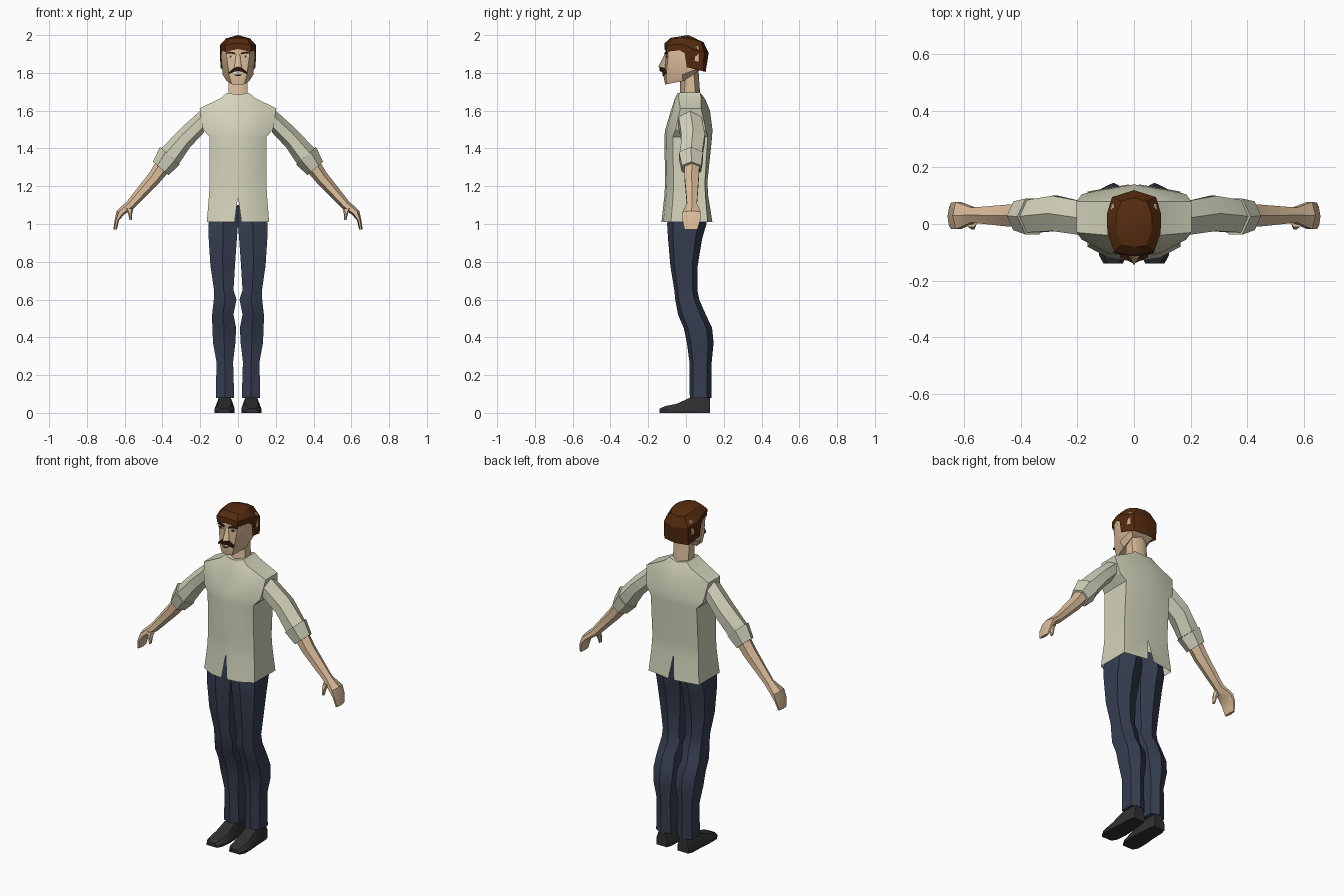
import bpy, bmesh, math


def material(name, rgb):
    m = bpy.data.materials.new(name)
    m.diffuse_color = (*rgb, 1)
    return m


SHIRT = material("cream_shirt", (0.65, 0.65, 0.50))
NAVY = material("navy_trousers", (0.036, 0.047, 0.080))
SKIN = material("skin", (0.72, 0.51, 0.33))
HAIR = material("brown_hair", (0.09, 0.024, 0.005))
DARK = material("dark_brown", (0.035, 0.010, 0.004))
SHOE = material("charcoal_shoes", (0.03, 0.03, 0.03))
WHITE = material("off_white", (0.75, 0.70, 0.62))


def finish(name, bm, mat, angle=30):
    """Turn a right-hand half into a mirrored, shaded object."""
    bmesh.ops.recalc_face_normals(bm, faces=bm.faces)
    me = bpy.data.meshes.new(name)
    bm.to_mesh(me)
    bm.free()
    me.materials.append(mat)
    ob = bpy.data.objects.new(name, me)
    bpy.context.collection.objects.link(ob)
    mod = ob.modifiers.new("mirror", 'MIRROR')
    mod.merge_threshold = 0.0005
    bpy.ops.object.select_all(action='DESELECT')
    ob.select_set(True)
    bpy.context.view_layer.objects.active = ob
    bpy.ops.object.shade_smooth_by_angle(angle=math.radians(angle))
    return ob


def loft(name, rings, mat, closed=True, start=True, end=True, apex=None, angle=30):
    """Skin a list of point rings; open rings are halves meeting on x = 0."""
    bm = bmesh.new()
    vs = [[bm.verts.new(p) for p in r] for r in rings]
    n = len(rings[0])
    for a, b in zip(vs, vs[1:]):
        for i in range(n if closed else n - 1):
            j = (i + 1) % n
            bm.faces.new((a[i], a[j], b[j], b[i]))
    if start:
        bm.faces.new(vs[0])
    if apex:
        tip = bm.verts.new(apex)
        for i in range(n - 1):
            bm.faces.new((vs[-1][i], vs[-1][i + 1], tip))
    elif end:
        bm.faces.new(vs[-1])
    return finish(name, bm, mat, angle)


def limb_ring(top, bottom, y0, y1):
    """Six-sided section across an arm, from its upper to its lower edge."""
    ym = (y0 + y1) / 2
    pts = ((1, ym), (0.72, y1), (0.25, y1), (0, ym), (0.25, y0), (0.72, y0))
    return [(bottom[0] + (top[0] - bottom[0]) * t, y,
             bottom[1] + (top[1] - bottom[1]) * t) for t, y in pts]


def leg_ring(z, xi, xo, yf, yb):
    """Six-sided section of a leg."""
    xm, d = (xi + xo) / 2, yb - yf
    return [(xm, yf, z), (xo, yf + 0.15 * d, z), (xo, yb - 0.2 * d, z),
            (xm, yb, z), (xi, yb - 0.2 * d, z), (xi, yf + 0.15 * d, z)]


def plate(name, outline, y0, slope, thick, mat):
    """Flat (x, z) outline laid on the face, sloping back with x."""
    rings = [[(x, y0 + slope * x + d, z) for x, z in outline] for d in (0, thick)]
    return loft(name, rings, mat)


# Shirt body with front and back slits at the hem
def shirt_ring(z, x0, cf, xc, yf, yb, cb, zs=None):
    zs = zs or z
    return [(x0, cf, z), (xc * 0.55, cf * 0.8 + yf * 0.2, (z + zs) / 2),
            (xc, yf, zs), (xc, yb, zs), (x0, cb, z)]


loft("shirt_body", [
    shirt_ring(1.01, 0.018, -0.130, 0.165, -0.080, 0.115, 0.140),
    shirt_ring(1.145, 0, -0.115, 0.154, -0.068, 0.103, 0.118),
    shirt_ring(1.22, 0, -0.110, 0.150, -0.066, 0.100, 0.113),
    shirt_ring(1.46, 0, -0.115, 0.150, -0.070, 0.115, 0.138),
    shirt_ring(1.50, 0, -0.110, 0.185, -0.055, 0.105, 0.140),
    shirt_ring(1.60, 0, -0.080, 0.203, -0.030, 0.080, 0.127, 1.612),
    shirt_ring(1.655, 0, -0.062, 0.090, -0.040, 0.080, 0.105, 1.667),
    shirt_ring(1.685, 0, -0.050, 0.058, -0.035, 0.075, 0.085, 1.695),
], SHIRT, closed=False, start=False)

# Sleeves with rolled cuffs
loft("sleeve", [
    limb_ring((0.185, 1.613), (0.180, 1.485), -0.040, 0.080),
    limb_ring((0.305, 1.505), (0.255, 1.405), -0.025, 0.100),
    limb_ring((0.405, 1.400), (0.312, 1.320), -0.030, 0.085),
], SHIRT)
loft("rolled_cuff", [
    limb_ring((0.413, 1.408), (0.308, 1.315), -0.037, 0.090),
    limb_ring((0.450, 1.330), (0.368, 1.258), -0.022, 0.080),
], SHIRT)

# Forearm and hand
loft("forearm_and_hand", [
    limb_ring((0.425, 1.345), (0.360, 1.285), -0.008, 0.072),
    limb_ring((0.470, 1.270), (0.415, 1.220), -0.008, 0.068),
    limb_ring((0.588, 1.120), (0.550, 1.085), 0.005, 0.058),
    limb_ring((0.642, 1.070), (0.602, 1.050), -0.018, 0.078),
    limb_ring((0.653, 1.020), (0.630, 1.020), -0.018, 0.076),
    limb_ring((0.660, 0.970), (0.641, 0.970), -0.008, 0.060),
], SKIN)
loft("thumb", [
    limb_ring((0.600, 1.085), (0.553, 1.082), -0.010, 0.025),
    limb_ring((0.582, 1.055), (0.560, 1.055), -0.020, 0.010),
    limb_ring((0.574, 1.020), (0.562, 1.022), -0.018, 0.000),
], SKIN)

# Trouser legs
loft("trouser_leg", [leg_ring(*r) for r in (
    (1.10, 0.000, 0.140, -0.085, 0.100),
    (1.00, 0.000, 0.156, -0.100, 0.108),
    (0.92, 0.006, 0.155, -0.095, 0.085),
    (0.78, 0.016, 0.146, -0.083, 0.062),
    (0.65, 0.024, 0.127, -0.062, 0.060),
    (0.60, 0.008, 0.128, -0.057, 0.070),
    (0.52, 0.024, 0.137, -0.042, 0.105),
    (0.45, 0.010, 0.136, -0.012, 0.138),
    (0.37, 0.014, 0.132, 0.005, 0.146),
    (0.27, 0.026, 0.114, 0.018, 0.136),
    (0.08, 0.020, 0.117, 0.020, 0.135),
)], NAVY)

# Shoes, lofted from heel to toe
loft("shoe", [[(a, y, 0), (b, y, 0), (b, y, h * 0.45), (b - 0.016, y, h),
               (a + 0.016, y, h), (a, y, h * 0.45)] for y, a, b, h in (
    (0.128, 0.035, 0.105, 0.085),
    (0.100, 0.027, 0.115, 0.088),
    (0.020, 0.022, 0.118, 0.080),
    (-0.050, 0.018, 0.124, 0.048),
    (-0.110, 0.024, 0.124, 0.036),
    (-0.140, 0.040, 0.108, 0.022),
)], SHOE)

# Neck
loft("neck", [[(0, f, z), (x, f + 0.025, z), (x, b - 0.025, z), (0, b, z)]
              for z, x, f, b in ((1.64, 0.054, -0.045, 0.080),
                                 (1.70, 0.050, -0.032, 0.074),
                                 (1.83, 0.052, -0.030, 0.065))],
     SKIN, closed=False)

# Head from the jaw up
loft("head", [
    [(0, -0.110, 1.738), (0.034, -0.104, 1.740), (0.060, -0.015, 1.757),
     (0.052, 0.050, 1.800), (0, 0.060, 1.805)],
    [(0, -0.120, 1.785), (0.046, -0.105, 1.785), (0.081, -0.020, 1.790),
     (0.075, 0.070, 1.825), (0, 0.090, 1.830)],
    [(0, -0.108, 1.885), (0.060, -0.095, 1.885), (0.090, -0.030, 1.885),
     (0.087, 0.070, 1.885), (0, 0.100, 1.885)],
    [(0, -0.110, 1.935), (0.060, -0.097, 1.935), (0.086, -0.030, 1.935),
     (0.080, 0.070, 1.935), (0, 0.100, 1.935)],
    [(0, -0.070, 1.965), (0.040, -0.060, 1.965), (0.050, -0.020, 1.965),
     (0.045, 0.040, 1.965), (0, 0.060, 1.955)],
], SKIN, closed=False)

# Hair cap with sideburns
loft("hair", [
    [(0, -0.114, 1.926), (0.066, -0.104, 1.912), (0.092, -0.035, 1.920),
     (0.095, -0.008, 1.905), (0.093, 0.004, 1.830), (0.078, 0.092, 1.808), (0, 0.104, 1.805)],
    [(0, -0.113, 1.957), (0.070, -0.100, 1.948), (0.093, -0.035, 1.950),
     (0.096, 0.000, 1.945), (0.096, 0.035, 1.925), (0.078, 0.095, 1.910), (0, 0.120, 1.905)],
    [(0, -0.083, 1.985), (0.045, -0.075, 1.980), (0.062, -0.025, 1.983),
     (0.064, 0.008, 1.982), (0.062, 0.038, 1.978), (0.045, 0.080, 1.965), (0, 0.093, 1.962)],
], HAIR, closed=False, start=False, apex=(0, 0.012, 2.0), angle=20)

# Nose wedge
loft("nose", [
    [(0, -0.112, 1.900), (0.010, -0.104, 1.900), (0, -0.100, 1.900)],
    [(0, -0.146, 1.832), (0.020, -0.112, 1.826), (0, -0.105, 1.820)],
    [(0, -0.124, 1.818), (0.015, -0.112, 1.820), (0, -0.105, 1.816)],
], SKIN, closed=False)

# Moustache, mouth, eyes and brows
plate("moustache", [(0, 1.828), (0.022, 1.826), (0.050, 1.802), (0.047, 1.793),
                    (0.022, 1.806), (0, 1.810)], -0.140, 0.45, 0.030, DARK)
plate("teeth", [(0, 1.810), (0.024, 1.805), (0.020, 1.793), (0, 1.791)],
      -0.125, 0.33, 0.009, WHITE)
plate("lower_lip", [(0, 1.791), (0.022, 1.793), (0.015, 1.785), (0, 1.783)],
      -0.125, 0.33, 0.009, DARK)
plate("eye_white", [(0.022, 1.884), (0.038, 1.894), (0.058, 1.890), (0.042, 1.879)],
      -0.114, 0.217, 0.009, WHITE)
plate("iris", [(0.034, 1.882), (0.034, 1.893), (0.046, 1.893), (0.046, 1.882)],
      -0.116, 0.217, 0.009, HAIR)
plate("eyebrow", [(0.014, 1.898), (0.016, 1.907), (0.050, 1.914), (0.066, 1.903),
                  (0.048, 1.904)], -0.117, 0.217, 0.009, DARK)
